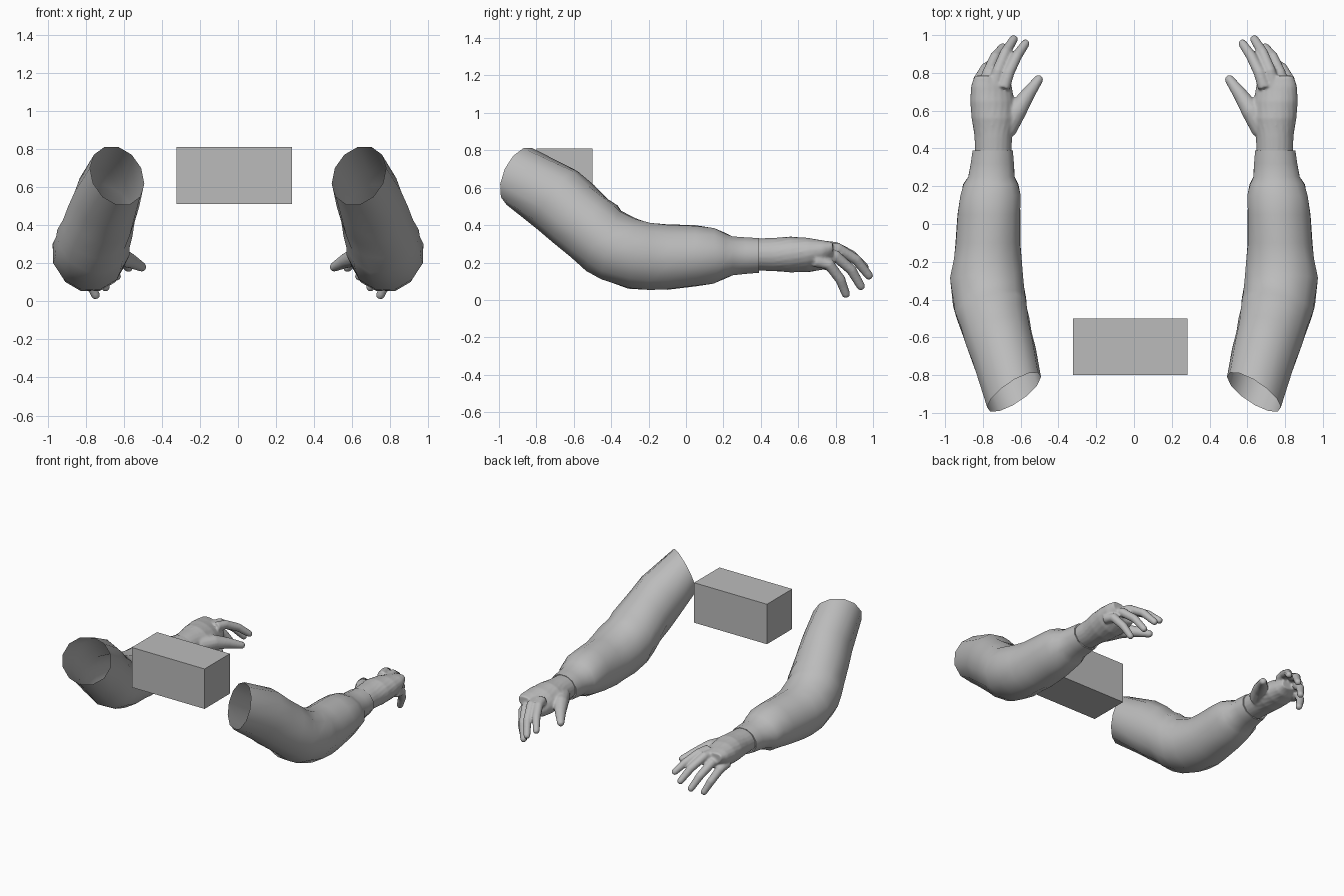
import bpy, bmesh, math
from mathutils import Vector

grey = bpy.data.materials.new("plain grey")
grey.diffuse_color = (0.5, 0.5, 0.5, 1)


def ring(bm, c, n, a, b, roll=0, sides=12, ripple=0.0):
    """Ellipse of vertices around c, facing n; a = half width, b = half height."""
    n = Vector(n).normalized()
    ref = Vector((0, 0, 1)) if abs(n.z) < 0.95 else Vector((0, 1, 0))
    u = n.cross(ref).normalized()
    v = u.cross(n)
    r = math.radians(roll)
    u, v = u * math.cos(r) + v * math.sin(r), v * math.cos(r) - u * math.sin(r)
    out = []
    for i in range(sides):
        t = 2 * math.pi * (i + 0.5) / sides
        k = 1.02 + ripple * math.sin(3 * t + 40 * c[1])
        out.append(bm.verts.new(Vector(c) + u * a * k * math.cos(t) + v * b * k * math.sin(t)))
    return out


def bridge(bm, rings):
    for p, q in zip(rings, rings[1:]):
        for i in range(len(p)):
            j = (i + 1) % len(p)
            bm.faces.new((p[i], p[j], q[j], q[i]))


def finish(bm, name):
    bmesh.ops.recalc_face_normals(bm, faces=bm.faces)
    me = bpy.data.meshes.new(name)
    bm.to_mesh(me)
    bm.free()
    ob = bpy.data.objects.new(name, me)
    bpy.context.collection.objects.link(ob)
    me.materials.append(grey)
    return ob


def smooth(ob, angle):
    bpy.ops.object.select_all(action='DESELECT')
    ob.select_set(True)
    bpy.context.view_layer.objects.active = ob
    bpy.ops.object.shade_smooth_by_angle(angle=math.radians(angle))


def mirror(ob):
    m = ob.modifiers.new("mirror", 'MIRROR')
    m.use_axis[0] = True
    m.use_mirror_merge = False


# Sleeves: open at the shoulder, bent at the elbow, gathered into a cuff
arm = (0.28, 0.8, -0.55)
sleeve_rings = [
    ((0.635, -0.89, 0.66), (0.53, 0.78, -0.34), 0.165, 0.163, 0),
    ((0.69, -0.69, 0.535), arm, 0.172, 0.186, 0.01),
    ((0.715, -0.60, 0.458), arm, 0.178, 0.186, 0.015),
    ((0.74, -0.515, 0.385), (0.2, 0.85, -0.5), 0.185, 0.182, 0.02),
    ((0.755, -0.45, 0.33), (0.15, 0.9, -0.4), 0.192, 0.194, 0.02),
    ((0.765, -0.40, 0.29), (0.1, 0.95, -0.25), 0.195, 0.192, 0.02),
    ((0.778, -0.29, 0.25), (0, 1, -0.1), 0.195, 0.190, 0.02),
    ((0.776, -0.19, 0.233), (0, 1, 0), 0.182, 0.180, 0.015),
    ((0.772, -0.10, 0.228), (0, 1, 0), 0.173, 0.176, 0.015),
    ((0.766, 0.05, 0.235), (0, 1, 0), 0.168, 0.164, 0.02),
    ((0.760, 0.15, 0.238), (0, 1, 0), 0.160, 0.150, 0.02),
    ((0.756, 0.21, 0.235), (0, 1, 0), 0.147, 0.122, 0.03),
    ((0.755, 0.25, 0.235), (0, 1, 0), 0.124, 0.105, 0.01),
    ((0.750, 0.32, 0.237), (0, 1, 0), 0.116, 0.099, 0),
    ((0.748, 0.39, 0.238), (0, 1, 0), 0.108, 0.094, 0),
    ((0.748, 0.39, 0.238), (0, 1, 0), 0.099, 0.086, 0),
    ((0.748, 0.35, 0.238), (0, 1, 0), 0.097, 0.084, 0),
]
bm = bmesh.new()
bridge(bm, [ring(bm, c, n, a, b, ripple=w) for c, n, a, b, w in sleeve_rings])
sleeves = finish(bm, "sleeves")
mirror(sleeves)
smooth(sleeves, 60)


# Hands: palm, fingers and thumb fused into one skin
def loft(bm, rows, sides):
    rings = [ring(bm, c, n, a, b, roll, sides) for c, n, a, b, roll in rows]
    bridge(bm, rings)
    bm.faces.new(rings[0])
    bm.faces.new(rings[-1])


def digit(bm, points, radii):
    """Rounded tube through the points."""
    pts = [Vector(p) for p in points]
    rows = []
    for i, p in enumerate(pts):
        d = (pts[min(i + 1, len(pts) - 1)] - pts[max(i - 1, 0)]).normalized()
        rows.append((p, d, radii[i], radii[i], 0))
    tip, d, r = rows[-1][0], rows[-1][1], radii[-1]
    for f in (0.5, 0.85):
        s = r * math.sqrt(1 - f * f)
        rows.append((tip + d * r * f, d, s, s, 0))
    loft(bm, rows, 12)


bm = bmesh.new()
y = (0, 1, 0)
loft(bm, [
    ((0.745, 0.34, 0.243), y, 0.094, 0.082, 0),
    ((0.745, 0.46, 0.243), y, 0.098, 0.088, 0),
    ((0.745, 0.56, 0.243), y, 0.114, 0.094, 10),
    ((0.750, 0.65, 0.240), y, 0.118, 0.088, 18),
    ((0.755, 0.73, 0.240), y, 0.112, 0.070, 24),
    ((0.752, 0.785, 0.250), y, 0.098, 0.045, 26),
], 20)
fingers = [
    ((0.690, 0.72, 0.285), (0.665, 0.80, 0.28), (0.620, 0.89, 0.235), (0.575, 0.955, 0.175)),
    ((0.740, 0.72, 0.275), (0.720, 0.81, 0.275), (0.680, 0.91, 0.215), (0.637, 0.978, 0.130)),
    ((0.785, 0.71, 0.245), (0.773, 0.80, 0.235), (0.735, 0.885, 0.160), (0.695, 0.935, 0.073)),
    ((0.828, 0.69, 0.210), (0.820, 0.765, 0.190), (0.785, 0.825, 0.110), (0.748, 0.855, 0.032)),
]
for f in fingers:
    digit(bm, f, (0.034, 0.031, 0.028, 0.023))
digit(bm, ((0.68, 0.50, 0.235), (0.62, 0.60, 0.235), (0.56, 0.69, 0.21), (0.505, 0.765, 0.180)),
      (0.058, 0.052, 0.037, 0.025))
hands = finish(bm, "hands")
m = hands.modifiers.new("fuse", 'REMESH')
m.mode = 'VOXEL'
m.voxel_size = 0.008
m.use_smooth_shade = True
m = hands.modifiers.new("soften", 'SMOOTH')
m.factor = 0.5
m.iterations = 4
mirror(hands)

# Plain block between the upper arms
bm = bmesh.new()
bmesh.ops.create_cube(bm, size=1)
for v in bm.verts:
    v.co = Vector((v.co.x * 0.605 - 0.02, v.co.y * 0.3 - 0.65, v.co.z * 0.3 + 0.66))
finish(bm, "block")
